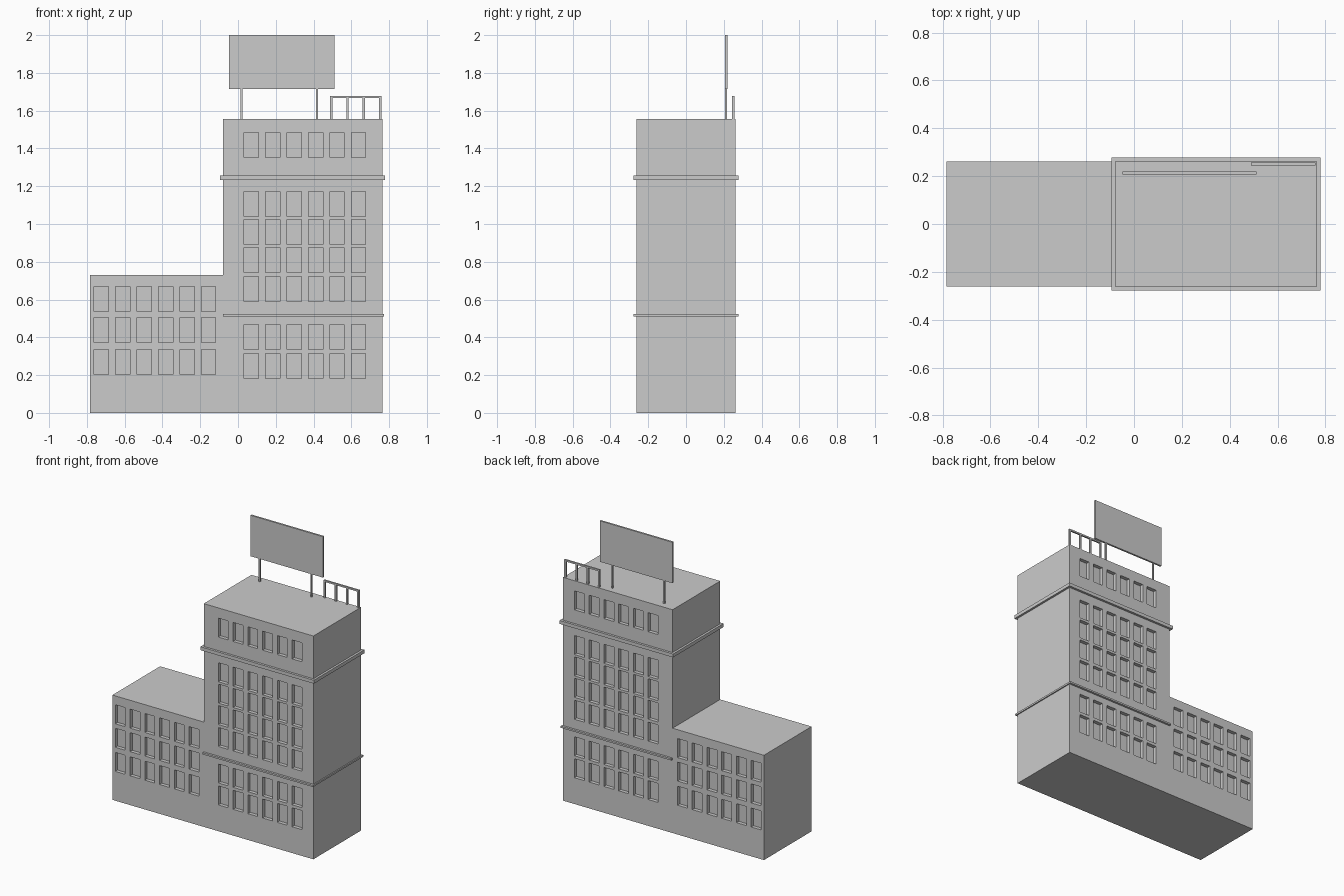
import bpy, bmesh

if "Cube" in bpy.data.objects:
    bpy.data.objects.remove(bpy.data.objects["Cube"])

Y = 0.262        # half depth of the building
ROOF = 1.555
XL, XM, XR = -0.784, -0.08, 0.764


def add_box(bm, x0, x1, y0, y1, z0, z1):
    v = [bm.verts.new((x, y, z)) for x in (x0, x1) for y in (y0, y1) for z in (z0, z1)]
    for f in ((0, 1, 3, 2), (4, 6, 7, 5), (0, 4, 5, 1), (2, 3, 7, 6), (0, 2, 6, 4), (1, 5, 7, 3)):
        bm.faces.new([v[i] for i in f])


def finish(bm, name):
    bmesh.ops.recalc_face_normals(bm, faces=bm.faces)
    me = bpy.data.meshes.new(name)
    bm.to_mesh(me)
    bm.free()
    ob = bpy.data.objects.new(name, me)
    bpy.context.collection.objects.link(ob)
    return ob


def boxes(name, *dims):
    bm = bmesh.new()
    for d in dims:
        add_box(bm, *d)
    return finish(bm, name)


# Building body: L-shaped profile (low wing + tower) extruded through its depth
bm = bmesh.new()
profile = [(XL, 0), (XR, 0), (XR, ROOF), (XM, ROOF), (XM, 0.73), (XL, 0.73)]
face = bm.faces.new([bm.verts.new((x, -Y, z)) for x, z in profile])
ext = bmesh.ops.extrude_face_region(bm, geom=[face])
bmesh.ops.translate(bm, vec=(0, 2 * Y, 0),
                    verts=[g for g in ext["geom"] if isinstance(g, bmesh.types.BMVert)])
body = finish(bm, "building_body")

# Window recesses, same layout on front and back
W, H, PITCH, DEPTH = 0.076, 0.132, 0.1136, 0.025
layout = [(0.032, (0.183, 0.336, 0.590, 0.743, 0.892, 1.041, 1.352)),   # tower
          (-0.762, (0.204, 0.372, 0.536))]                              # wing
cuts = []
for x0, rows in layout:
    for z in rows:
        for i in range(6):
            x = x0 + i * PITCH
            cuts.append((x, x + W, -Y - 0.05, -Y + DEPTH, z, z + H))
            cuts.append((x, x + W, Y - DEPTH, Y + 0.05, z, z + H))
cutter = boxes("window_cutter", *cuts)
cutter.hide_render = True
mod = body.modifiers.new("windows", 'BOOLEAN')
mod.operation = 'DIFFERENCE'
mod.solver = 'EXACT'
mod.object = cutter
bpy.context.view_layer.objects.active = body
bpy.ops.object.modifier_apply(modifier=mod.name)
bpy.data.objects.remove(cutter)

# Ledges around the tower
boxes("upper_cornice", (XM - 0.015, XR + 0.015, -0.278, 0.278, 1.233, 1.257))
boxes("lower_ledge", (XM, XR + 0.008, -0.277, 0.277, 0.511, 0.523))

# Rooftop billboard on two posts
boxes("billboard_panel", (-0.048, 0.511, 0.206, 0.219, 1.715, 2.0))
boxes("billboard_posts", *[(x - 0.005, x + 0.005, 0.207, 0.218, ROOF - 0.005, 1.72)
                           for x in (0.018, 0.418)])

# Roof railing along the back edge
posts = [(x - 0.006, x + 0.006, 0.244, 0.256, ROOF - 0.005, 1.667)
         for x in (0.494, 0.580, 0.666, 0.753)]
boxes("roof_railing", *posts, (0.488, 0.759, 0.244, 0.256, 1.667, 1.678))
